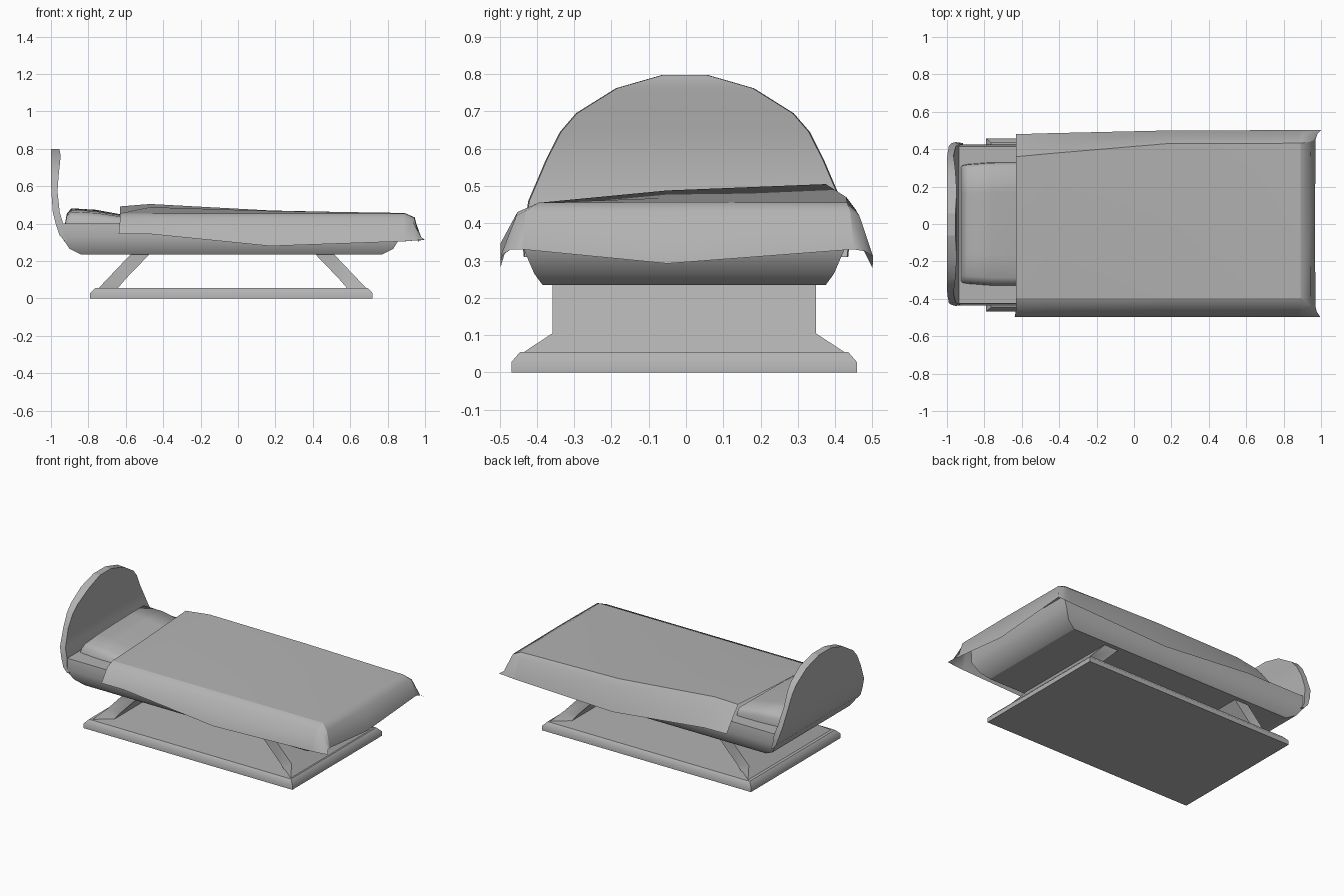
import bpy

if "Cube" in bpy.data.objects:
    bpy.data.objects.remove(bpy.data.objects["Cube"])

grey = bpy.data.materials.new("mid_grey")
grey.diffuse_color = (.45, .45, .45, 1)
grey.use_nodes = True
grey.node_tree.nodes["Principled BSDF"].inputs["Base Color"].default_value = grey.diffuse_color


def add_mesh(name, verts, faces, angle, sharp):
    me = bpy.data.meshes.new(name)
    me.from_pydata(verts, [], faces)
    me.update()
    me.materials.append(grey)
    ob = bpy.data.objects.new(name, me)
    bpy.context.collection.objects.link(ob)
    bpy.ops.object.select_all(action='DESELECT')
    ob.select_set(True)
    bpy.context.view_layer.objects.active = ob
    bpy.ops.object.mode_set(mode='EDIT')
    bpy.ops.mesh.select_all(action='SELECT')
    bpy.ops.mesh.normals_make_consistent(inside=False)
    bpy.ops.object.mode_set(mode='OBJECT')
    bpy.ops.object.shade_smooth_by_angle(angle=angle)
    for e in me.edges:
        if sharp(*e.vertices):
            e.use_edge_sharp = True
    return ob


def loft(name, rings, angle=.8):
    """Closed solid through rings with equal point counts; caps keep sharp rims."""
    n = len(rings[0])
    verts = [p for r in rings for p in r]
    last = len(verts) - n
    faces = [(k * n + i, k * n + (i + 1) % n, (k + 1) * n + (i + 1) % n, (k + 1) * n + i)
             for k in range(len(rings) - 1) for i in range(n)]
    faces += [tuple(range(n)), tuple(range(last, len(verts)))]
    return add_mesh(name, verts, faces, angle,
                    lambda a, b: max(a, b) < n or min(a, b) >= last)


def sheet(name, rows, angle, sharp_cols=(), sharp_rows=()):
    """Open surface through rows of points, with chosen crease lines."""
    n = len(rows[0])
    verts = [p for r in rows for p in r]
    faces = [(k * n + i, (k + 1) * n + i, (k + 1) * n + i + 1, k * n + i + 1)
             for k in range(len(rows) - 1) for i in range(n - 1)]

    def sharp(a, b):
        same_col = a % n == b % n and a % n in sharp_cols
        same_row = a // n == b // n and a // n in sharp_rows
        return same_col or same_row
    return add_mesh(name, verts, faces, angle, sharp)


def rect(z, x0, x1, h0, h1=None, cy=-0.005):
    h1 = h0 if h1 is None else h1
    return [(x0, cy - h0, z), (x1, cy - h1, z), (x1, cy + h1, z), (x0, cy + h0, z)]


# floor plate with chamfered top
loft("base_plate", [rect(0, -.79, .72, .463), rect(.028, -.79, .72, .463),
                    rect(.055, -.765, .695, .44)])

# two slanted legs, outer side flaring at the foot
for name, s in (("head_leg", -1), ("foot_leg", 1)):
    rings = []
    for z, inner, outer, flare in ((.05, .617, .72, .437), (.105, .57, .668, .353),
                                   (.245, .435, .535, .353)):
        if s < 0:
            rings.append(rect(z, -.03 - outer, -.03 - inner, flare, .353))
        else:
            rings.append(rect(z, -.03 + inner, -.03 + outer, .353, flare))
    loft(name, rings, 1.1)

# tub-shaped bed frame
loft("bed_frame", [rect(.235, -.84, .77, .38), rect(.265, -.90, .83, .402),
                   rect(.33, -.945, .87, .43), rect(.40, -.945, .88, .42)])

# curved, dome-shaped headboard
head = ((.31, -.93, -.915, .435), (.34, -.955, -.93, .438), (.40, -.975, -.935, .432),
        (.46, -.99, -.953, .42), (.57, -.998, -.965, .373), (.645, -1, -.96, .335),
        (.695, -1, -.955, .292), (.762, -1, -.948, .185), (.798, -1, -.955, .06))
loft("headboard", [rect(z, xb, xf, h, h - .003, 0 if z < .45 else -.003)
                   for z, xb, xf, h in head])

# pillow: gently sloping pad
pillow = ((-.925, .40, .31), (-.915, .455, .315), (-.89, .482, .32),
          (-.76, .474, .33), (-.60, .445, .33))
rows = []
for x, z, w in pillow:
    rise = z - .40
    rows.append([(x, w * f, .395 + (rise + .005) * k)
                 for f, k in ((-1, 0), (-.97, .5), (-.87, .78), (-.5, .9), (0, .95),
                              (.5, .98), (.93, 1), (.99, .6), (1, 0))])
sheet("pillow", rows, 1.2)

# blanket: x, front hem z, middle z, back ridge y and z, back hem y
blanket = ((-.63, .345, .468, .36, .492, .48), (-.47, .345, .488, .375, .505, .485),
           (.18, .28, .468, .43, .470, .50), (.89, .305, .457, .432, .455, .502))
rows = []
for x, hz, mz, ry, rz, by in blanket:
    rows.append([(x - .008, -.498, hz), (x, -.452, .43), (x, -.395, .455), (x, -.05, mz),
                 (x, ry, rz), (x, ry + .38 * (by - ry), .43 + .3 * (rz - .455)),
                 (x, by, hz)])
# foot end roll and hanging hem
rows.append([(.95, -.498, .31), (.93, -.455, .42), (.942, -.43, .432), (.945, -.05, .433),
             (.942, .44, .432), (.93, .465, .42), (.95, .502, .31)])
rows.append([(.997, -.498, .315), (.978, -.47, .33), (.97, -.44, .33), (.968, -.05, .292),
             (.97, .45, .33), (.98, .48, .325), (1, .502, .312)])
sheet("blanket", rows, 1.6, sharp_cols=(2, 4), sharp_rows=(3,))
